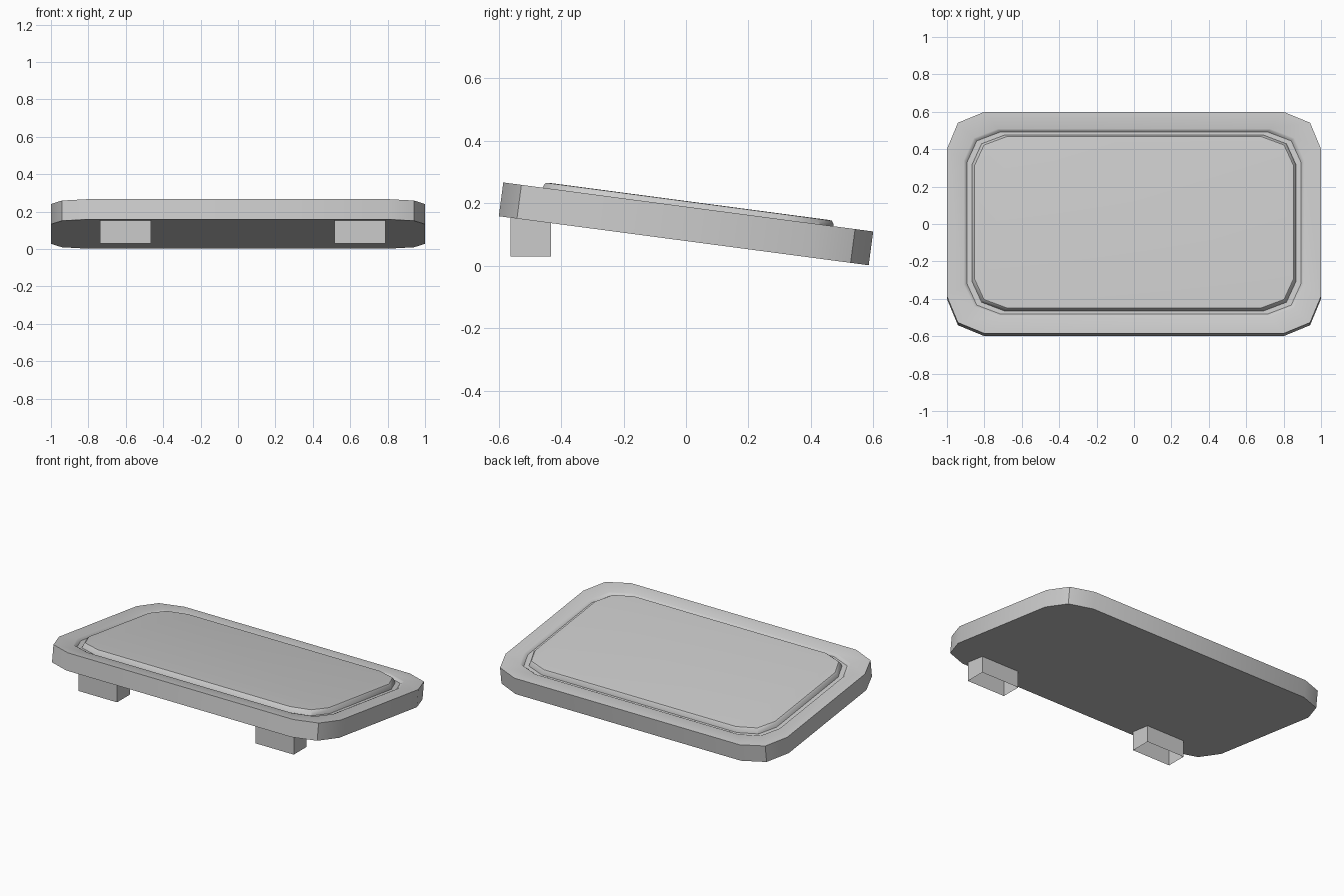
import bpy, bmesh, math
from mathutils import Matrix

if "Cube" in bpy.data.objects:
    bpy.data.objects.remove(bpy.data.objects["Cube"])

HX, HY, R = 1.0, 0.5975, 0.2
TILT = math.radians(-7.55)


def ring(bm, hx, hy, z):
    """Rounded rectangle with two-segment corners, scaled to hx by hy."""
    verts = []
    for q, (sx, sy) in enumerate([(1, 1), (-1, 1), (-1, -1), (1, -1)]):
        for k in range(3):
            a = math.radians(90 * q + 45 * k)
            x = sx * (HX - R) + R * math.cos(a)
            y = sy * (HY - R) + R * math.sin(a)
            verts.append(bm.verts.new((x * hx / HX, y * hy / HY, z)))
    return verts


def finish(bm, name):
    bmesh.ops.recalc_face_normals(bm, faces=bm.faces[:])
    mesh = bpy.data.meshes.new(name)
    bm.to_mesh(mesh)
    bm.free()
    obj = bpy.data.objects.new(name, mesh)
    bpy.context.collection.objects.link(obj)
    return obj


# Tilted slab: bottom, rim, groove and raised centre panel as nested rings
T = 0.0545
profile = [
    (HX, HY, -T), (HX, HY, T),                                   # outer wall
    (0.910, 0.506, T), (0.901, 0.499, T - 0.004),                # groove lip
    (0.893, 0.491, T - 0.014), (0.866, 0.474, T - 0.014),        # groove floor
    (0.859, 0.467, T + 0.010), (0.852, 0.4615, T + 0.017),       # panel wall
    (0.840, 0.450, T + 0.018),                                   # panel top
]
bm = bmesh.new()
rings = [ring(bm, *p) for p in profile]
bm.faces.new(rings[0])
bm.faces.new(rings[-1])
for a, b in zip(rings, rings[1:]):
    for i in range(len(a)):
        j = (i + 1) % len(a)
        bm.faces.new((a[i], a[j], b[j], b[i]))
slab = finish(bm, "slab")
slab.location = (0, 0, 0.134)
slab.rotation_euler = (TILT, 0, 0)
bpy.context.view_layer.objects.active = slab
slab.select_set(True)
bpy.ops.object.shade_smooth_by_angle(angle=math.radians(32))

# Two upright feet under the front edge, open underneath
for name, x in (("left_foot", -0.602), ("right_foot", 0.653)):
    bm = bmesh.new()
    bmesh.ops.create_cube(bm, size=1, matrix=Matrix.Diagonal((0.273, 0.13, 0.125, 1)))
    bmesh.ops.recalc_face_normals(bm, faces=bm.faces[:])
    under = [f for f in bm.faces if f.normal.z < -0.9]
    bmesh.ops.delete(bm, geom=under, context='FACES_ONLY')
    foot = finish(bm, name)
    foot.location = (x, -0.497, 0.0915)
